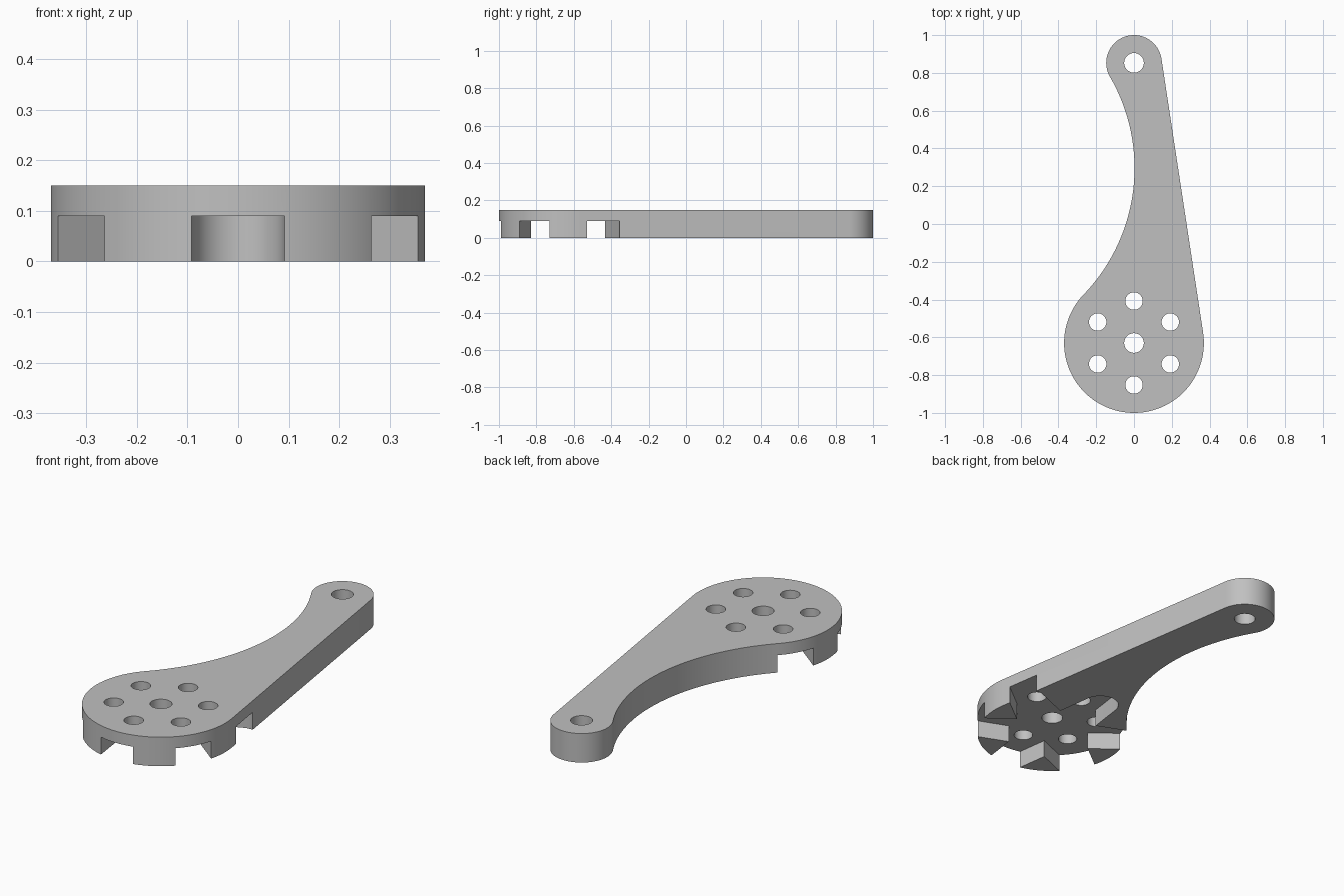
import bpy, bmesh
from math import radians, degrees, sin, cos, atan2, asin, hypot, acos
from mathutils import Vector

if "Cube" in bpy.data.objects:
    bpy.data.objects.remove(bpy.data.objects["Cube"], do_unlink=True)

THICK = 0.15
POCKET = 0.09
HUB, HUB_R = Vector((0, -0.63)), 0.37
TIP, TIP_R = Vector((0, 0.853)), 0.147
WAIST_R = 0.965


def arc(center, r, start, end, n):
    """Points on an arc, angles in degrees."""
    steps = [radians(start + (end - start) * i / n) for i in range(n + 1)]
    return [Vector((center[0] + r * cos(a), center[1] + r * sin(a))) for a in steps]


def prism(name, outlines, z0, z1):
    """Extrude closed outlines from z0 to z1 into one object."""
    bm = bmesh.new()
    for pts in outlines:
        low = [bm.verts.new((p.x, p.y, z0)) for p in pts]
        high = [bm.verts.new((p.x, p.y, z1)) for p in pts]
        bm.faces.new(low[::-1])
        bm.faces.new(high)
        for i in range(len(pts)):
            j = (i + 1) % len(pts)
            bm.faces.new((low[i], low[j], high[j], high[i]))
    bmesh.ops.recalc_face_normals(bm, faces=bm.faces)
    mesh = bpy.data.meshes.new(name)
    bm.to_mesh(mesh)
    bm.free()
    obj = bpy.data.objects.new(name, mesh)
    bpy.context.collection.objects.link(obj)
    return obj


def angle_of(v):
    return degrees(atan2(v.y, v.x))


# Lever outline: hub circle, straight tangent, tip circle, concave waist
span = TIP.y - HUB.y
tangent = degrees(asin((HUB_R - TIP_R) / span))
to_hub, to_tip = WAIST_R + HUB_R, WAIST_R + TIP_R
rise = (to_hub ** 2 - to_tip ** 2 + span ** 2) / (2 * span)
waist = HUB + Vector((-(to_hub ** 2 - rise ** 2) ** 0.5, rise))
hub_angle = angle_of(waist - HUB)
tip_angle = angle_of(waist - TIP) % 360
outline = arc(HUB, HUB_R, hub_angle, 360 + tangent, 64)
outline += arc(TIP, TIP_R, tangent, tip_angle, 48)
outline += arc(waist, WAIST_R, angle_of(TIP - waist), angle_of(HUB - waist), 48)[1:-1]
lever = prism("lever_arm", [outline], 0, THICK)

# Six-armed pocket in the underside, arms tapering to rounded ends
star = []
for k in range(6):
    turn = radians(30 + 60 * k)
    arm = [Vector((0.198, -0.1145))] + arc((0.37, 0), 0.09, -82, 82, 24)
    for p in arm:
        star.append(HUB + Vector((p.x * cos(turn) - p.y * sin(turn),
                                  p.x * sin(turn) + p.y * cos(turn))))
pocket = prism("pocket_cutter", [star], -0.05, POCKET)

# Through holes: pivot, tip and the ring of six
holes = [arc(c, 0.052, 0, 352.5, 47) for c in (HUB, TIP)]
for center in arc(HUB, 0.222, 30, 330, 5):
    holes.append(arc(center, 0.046, 0, 352.5, 47))
drill = prism("hole_cutter", holes, -0.05, THICK + 0.05)

# Cut the pocket and holes, then drop the cutters
bpy.context.view_layer.objects.active = lever
lever.select_set(True)
for cutter in (pocket, drill):
    cutter.hide_render = True
    mod = lever.modifiers.new(cutter.name, "BOOLEAN")
    mod.operation = "DIFFERENCE"
    mod.solver = "EXACT"
    mod.object = cutter
    bpy.ops.object.modifier_apply(modifier=mod.name)
    bpy.data.objects.remove(cutter, do_unlink=True)

# Plain grey finish
grey = bpy.data.materials.new("plain_grey")
grey.use_nodes = True
color = (0.53, 0.53, 0.53, 1)
grey.diffuse_color = color
grey.node_tree.nodes["Principled BSDF"].inputs["Base Color"].default_value = color
lever.data.materials.clear()
lever.data.materials.append(grey)
bpy.ops.object.shade_smooth_by_angle(angle=radians(30))
